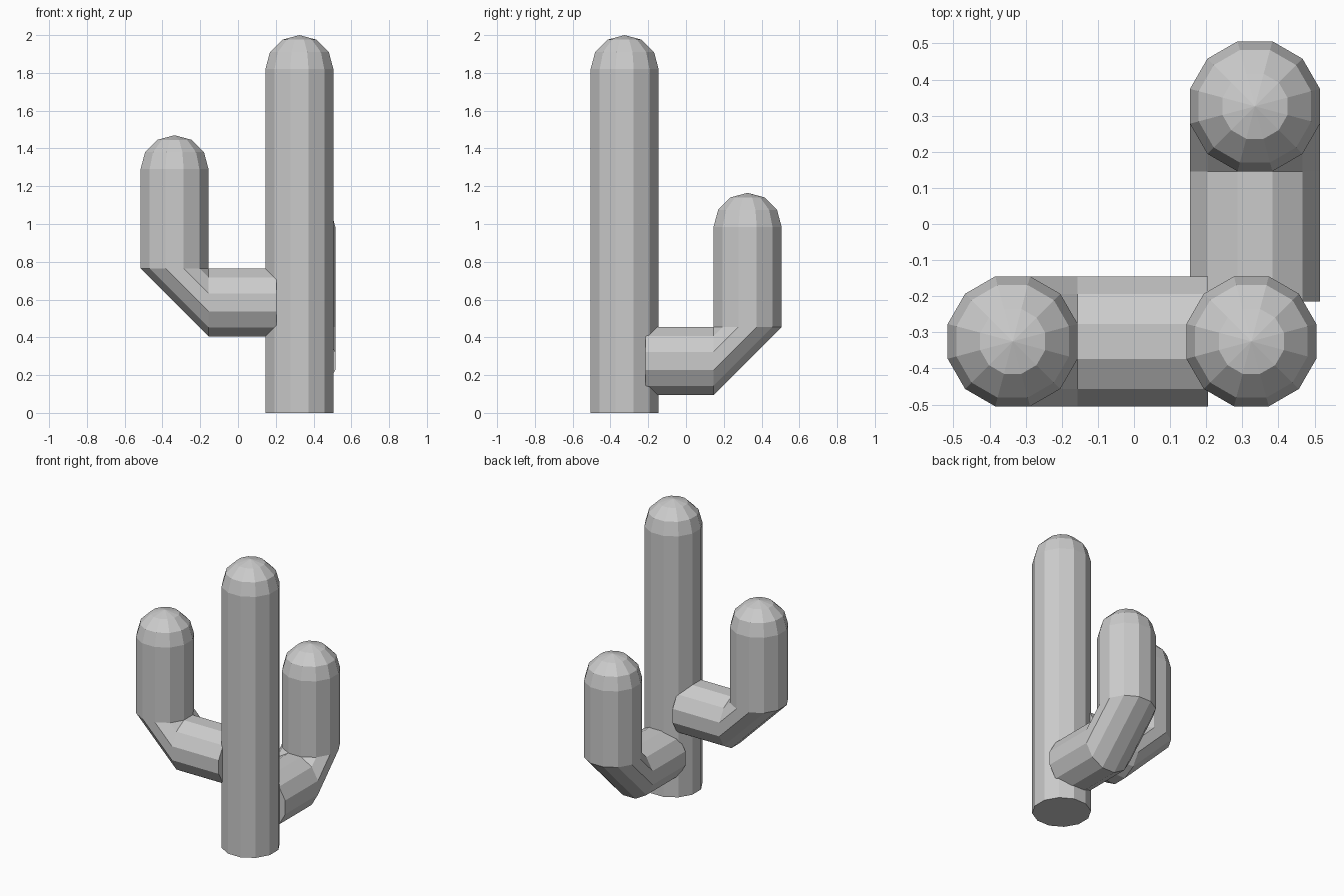
import bpy
import bmesh
from math import cos, sin, pi, radians
from mathutils import Vector

SIDES = 12
APOTHEM = 0.18
RADIUS = APOTHEM / cos(pi / SIDES)
UP = Vector((0, 0, 1))

cube = bpy.data.objects.get("Cube")
if cube:
    bpy.data.objects.remove(cube, do_unlink=True)

grey = bpy.data.materials.new("plain_grey")
grey.use_nodes = True
grey.diffuse_color = (0.6, 0.6, 0.6, 1)
bsdf = next(n for n in grey.node_tree.nodes if n.type == 'BSDF_PRINCIPLED')
bsdf.inputs["Base Color"].default_value = (0.6, 0.6, 0.6, 1)


def add_ring(bm, centre, side, across, scale=1.0):
    """Twelve-sided ring with its flats facing the side and across axes."""
    angles = [2 * pi * (k + 0.5) / SIDES for k in range(SIDES)]
    return [bm.verts.new(centre + scale * RADIUS * (side * cos(a) + across * sin(a)))
            for a in angles]


def build_stem(name, foot, top_z, direction, elbow=None):
    """Capped tube with a round tip; an elbow starts it with a level run.
    foot: centre of the first ring, elbow: (level run length, shift to upright axis)."""
    bm = bmesh.new()
    foot, direction = Vector(foot), Vector(direction)
    side = direction.cross(UP)
    rings = []
    base = foot
    if elbow:
        run, shift = elbow
        rings.append(add_ring(bm, foot, side, UP))
        rings.append(add_ring(bm, foot + direction * run, side, UP))
        base = foot + direction * (run + shift) + UP * APOTHEM
    rings.append(add_ring(bm, base, side, -direction))

    # upright tube and domed tip
    shoulder = Vector((base.x, base.y, top_z - APOTHEM))
    for latitude in (0, 30, 60):
        a = radians(latitude)
        rings.append(add_ring(bm, shoulder + UP * APOTHEM * sin(a), side, -direction, cos(a)))
    apex = bm.verts.new(shoulder + UP * APOTHEM)

    # skin the rings
    bm.faces.new(rings[0])
    for low, high in zip(rings, rings[1:]):
        for k in range(SIDES):
            n = (k + 1) % SIDES
            bm.faces.new((low[k], low[n], high[n], high[k]))
    for k in range(SIDES):
        bm.faces.new((rings[-1][k], rings[-1][(k + 1) % SIDES], apex))

    bmesh.ops.remove_doubles(bm, verts=bm.verts[:], dist=0.0005)
    bmesh.ops.recalc_face_normals(bm, faces=bm.faces[:])
    mesh = bpy.data.meshes.new(name)
    bm.to_mesh(mesh)
    bm.free()
    mesh.materials.append(grey)
    obj = bpy.data.objects.new(name, mesh)
    bpy.context.collection.objects.link(obj)
    return obj


# main trunk
build_stem("trunk", (0.325, -0.325, 0), 2.0, (0, 1, 0))
# arm reaching to the right, then up
build_stem("right_arm", (0.205, -0.325, 0.585), 1.47, (-1, 0, 0), (0.361, APOTHEM))
# arm reaching to the back, then up
build_stem("back_arm", (0.335, -0.215, 0.275), 1.165, (0, 1, 0), (0.361, APOTHEM))
